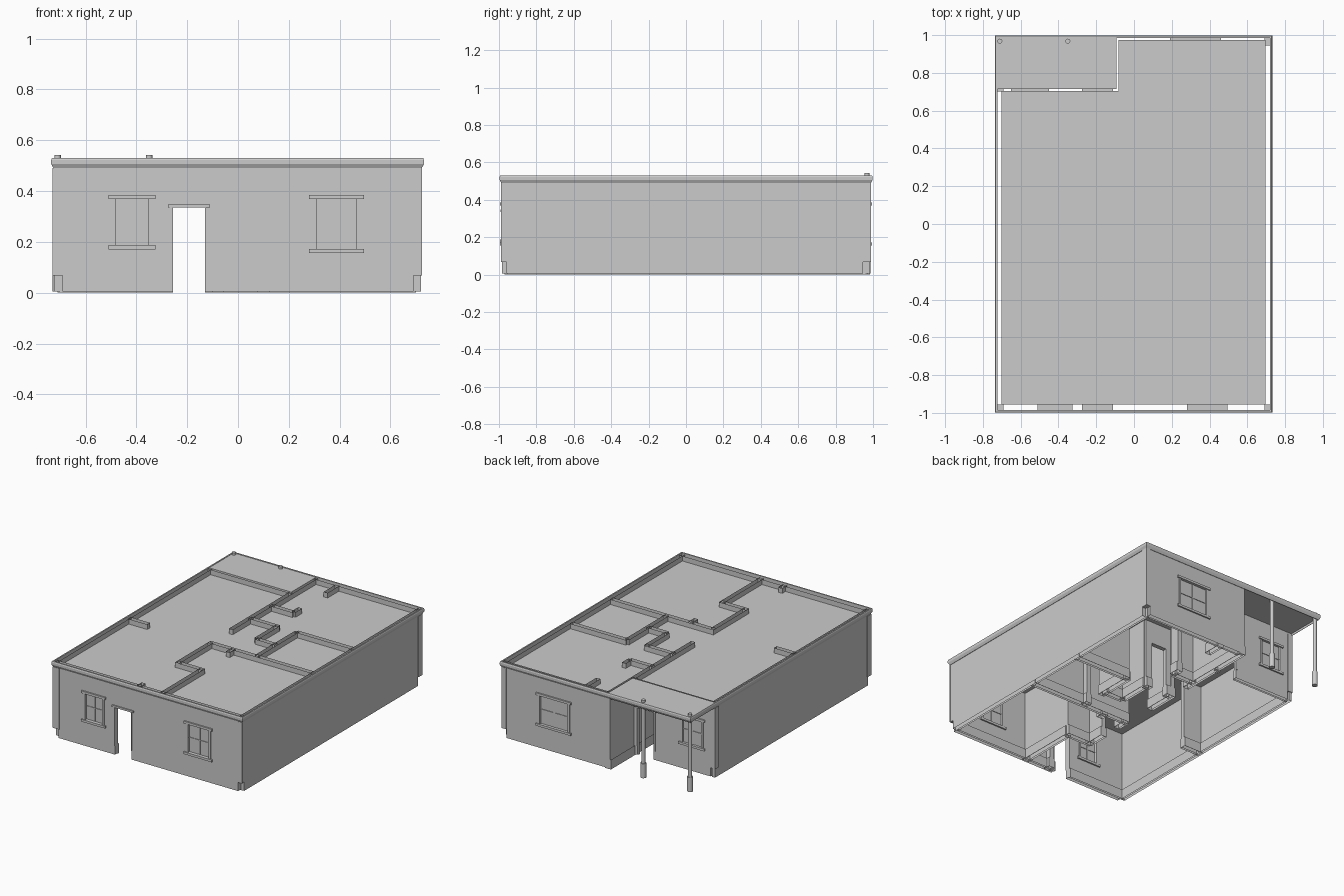
import bpy, bmesh
from mathutils import Vector

if "Cube" in bpy.data.objects:
    bpy.data.objects.remove(bpy.data.objects["Cube"])

Z0, Z1, SKIRT, CEIL = 0.005, 0.525, 0.067, 0.49


def finish(name, bm, normals=True):
    if normals:
        bmesh.ops.remove_doubles(bm, verts=bm.verts, dist=1e-5)
        bmesh.ops.recalc_face_normals(bm, faces=bm.faces)
    me = bpy.data.meshes.new(name)
    bm.to_mesh(me)
    bm.free()
    ob = bpy.data.objects.new(name, me)
    bpy.context.collection.objects.link(ob)
    return ob


def add_box(bm, x0, x1, y0, y1, z0, z1):
    vs = bmesh.ops.create_cube(bm, size=1)['verts']
    for v in vs:
        v.co = Vector((x0 + (v.co.x + .5) * (x1 - x0),
                       y0 + (v.co.y + .5) * (y1 - y0),
                       z0 + (v.co.z + .5) * (z1 - z0)))


def wall(name, axis, t0, t1, a, b, holes=(), z0=Z0, z1=Z1):
    """Hollow wall, open at top and bottom, along an axis; holes are (u0, u1, z0, z1)."""
    us = sorted({a, b} | {u for h in holes for u in h[:2] if a < u < b})
    zs = sorted({z0, z1} | {z for h in holes for z in h[2:] if z0 < z < z1})
    bm = bmesh.new()

    def solid(i, j):
        if not (0 <= i < len(us) - 1 and 0 <= j < len(zs) - 1):
            return False
        u, z = (us[i] + us[i + 1]) / 2, (zs[j] + zs[j + 1]) / 2
        return not any(h[0] < u < h[1] and h[2] < z < h[3] for h in holes)

    def quad(pts):
        bm.faces.new([bm.verts.new((u, t, z) if axis == 'x' else (t, u, z))
                      for u, t, z in pts])

    for i in range(len(us) - 1):
        for j in range(len(zs) - 1):
            if not solid(i, j):
                continue
            u0, u1, w0, w1 = us[i], us[i + 1], zs[j], zs[j + 1]
            for t in (t0, t1):
                quad([(u0, t, w0), (u1, t, w0), (u1, t, w1), (u0, t, w1)])
            for u, k in ((u0, i - 1), (u1, i + 1)):
                if not solid(k, j):
                    quad([(u, t0, w0), (u, t1, w0), (u, t1, w1), (u, t0, w1)])
            for w, k in ((w0, j - 1), (w1, j + 1)):
                if 0 <= k < len(zs) - 1 and not solid(i, k):
                    quad([(u0, t0, w), (u1, t0, w), (u1, t1, w), (u0, t1, w)])
    return finish(name, bm)


def door(u0, u1):
    return (u0, u1, -1, .335)


def corner(u0, u1):
    return (u0, u1, -1, SKIRT)


def window(name, x0, x1, z0, z1, y0, y1):
    """Frame, muntin cross, pane, sill and header in a wall spanning y0..y1."""
    bm = bmesh.new()
    ym, f, xc, zc = (y0 + y1) / 2, .008, (x0 + x1) / 2, (z0 + z1) / 2
    for xa, xb in ((x0 - f, x0 + f), (x1 - f, x1 + f)):
        add_box(bm, xa, xb, y0 - .004, y1 + .004, z0, z1)
    for za, zb in ((z0 - .012, z0 + .004), (z1 - .004, z1 + .012)):
        add_box(bm, x0 - .02, x1 + .02, y0 - .01, y1 + .01, za, zb)
    add_box(bm, xc - .003, xc + .003, ym - .005, ym + .005, z0, z1)
    add_box(bm, x0, x1, ym - .005, ym + .005, zc - .003, zc + .003)
    add_box(bm, x0, x1, ym - .001, ym + .001, z0, z1)
    finish(name, bm, False)


def door_trim(name, x0, x1, y0, y1):
    bm = bmesh.new()
    add_box(bm, x0 - .02, x1 + .02, y0 - .008, y1 + .008, .335, .348)
    for xa, xb in ((x0 - .014, x0), (x1, x1 + .004)):
        add_box(bm, xa, xb, y0 - .004, y1 + .004, SKIRT, .335)
    finish(name, bm, False)


# outer walls
win_l, win_r = (-.49, -.345, .183, .373), (.30, .475, .168, .373)
win_b, win_p = (.21, .44, .168, .373), (-.63, -.47, .183, .373)
entry = door(-.255, -.13)
F, B, P = (-.985, -.955), (.963, .985), (.702, .718)
wall("front_wall", 'x', *F, -.725, .72,
     [win_l, win_r, entry, corner(-.73, -.69), corner(.69, .73)])
wall("back_wall", 'x', *B, -.10, .72, [win_b, corner(.69, .73)])
wall("porch_wall", 'x', *P, -.725, -.085, [win_p, entry, corner(-.73, -.69)])
wall("left_wall", 'y', -.725, -.702, -.985, .718, [corner(-1, -.96)])
wall("right_wall", 'y', .696, .72, -.985, .985, [corner(.945, 1), corner(-1, -.96)])

# corner strips above the skirting line
bm = bmesh.new()
for x0, x1, y0, y1 in ((-.73, -.68, -.99, -.985), (-.73, -.725, -.99, -.95),
                       (.69, .725, -.99, -.985), (.69, .725, .985, .99),
                       (.72, .725, .945, .99), (-.73, -.69, .718, .723),
                       (-.73, -.725, .68, .723)):
    add_box(bm, x0, x1, y0, y1, SKIRT, CEIL)
finish("corner_strips", bm, False)

# interior walls: axis, centre, start, end, openings
T = .015
inner = [('y', -.09, .05, .985, [door(.28, .41)]),
         ('x', -.18, -.71, -.56, []),
         ('x', .49, -.09, .085, []),
         ('y', .085, .49, .56, []),
         ('y', .085, .84, .97, []),
         ('x', .26, -.09, .13, [door(-.04, .08)]),
         ('y', .12, .03, .26, []),
         ('x', .03, .12, .27, []),
         ('y', .27, -.18, .26, [door(-.13, -.01)]),
         ('x', .26, .27, .70, []),
         ('x', -.18, -.095, .70, []),
         ('y', .09, -.24, -.18, []),
         ('y', -.08, -.55, -.18, [door(-.40, -.27)]),
         ('x', -.54, -.095, .115, []),
         ('y', .10, -.97, -.54, []),
         ('y', -.08, -.97, -.92, [])]
for i, (ax, c, a, b, holes) in enumerate(inner):
    wall(f"interior_wall_{i + 1}", ax, c - T, c + T, a, b, holes)
    wall(f"skirting_{i + 1}", ax, c - T - .008, c + T + .008, a, b, holes, 0, SKIRT)

# skirting boards along the inside of the outer walls
for n, ax, t0, t1, a, b, holes in (
        ("front", 'x', -.955, -.942, -.70, .695, [entry]),
        ("back", 'x', .952, .963, -.075, .695, []),
        ("porch", 'x', .690, .702, -.70, -.105, [entry]),
        ("left", 'y', -.702, -.69, -.955, .70, []),
        ("right", 'y', .684, .696, -.955, .963, [])):
    wall(f"{n}_skirting", ax, t0, t1, a, b, holes, 0, SKIRT)

# windows and door surrounds
window("front_left_window", *win_l, *F)
window("front_right_window", *win_r, *F)
window("back_window", *win_b, *B)
window("porch_window", *win_p, *P)
door_trim("front_door_trim", -.255, -.13, *F)
door_trim("porch_door_trim", -.255, -.13, *P)

# ceiling sheet, set below the wall tops
bm = bmesh.new()
bm.faces.new([bm.verts.new((x, y, CEIL)) for x, y in
              ((-.702, -.955), (.696, -.955), (.696, .975), (-.082, .975),
               (-.082, .704), (-.702, .704))])
finish("ceiling", bm, False)

# porch roof slab
bm = bmesh.new()
add_box(bm, -.728, -.092, .716, .992, .505, .527)
finish("porch_roof", bm, False)

# eave moulding swept around the whole outline
bm = bmesh.new()
rings = []
for off, z in ((0, .49), (.009, .507), (.009, .522), (.006, .53), (-.003, .53), (-.003, .49)):
    x0, x1, y0, y1 = -.726 - off, .723 + off, -.988 - off, .989 + off
    rings.append([bm.verts.new((x, y, z)) for x, y in
                  ((x0, y0), (x1, y0), (x1, y1), (x0, y1))])
for k, r in enumerate(rings):
    s = rings[(k + 1) % len(rings)]
    for i in range(4):
        j = (i + 1) % 4
        bm.faces.new((r[i], r[j], s[j], s[i]))
finish("eave_moulding", bm)

# porch posts with thicker feet
for n, x in (("left", -.71), ("right", -.35)):
    for part, r, z0, z1 in (("post", .013, .1, .543), ("post_foot", .019, .005, .105)):
        bpy.ops.mesh.primitive_cylinder_add(vertices=16, radius=r, depth=z1 - z0,
                                            location=(x, .968, (z0 + z1) / 2))
        bpy.context.object.name = f"{n}_{part}"
        bpy.ops.object.shade_smooth_by_angle()
